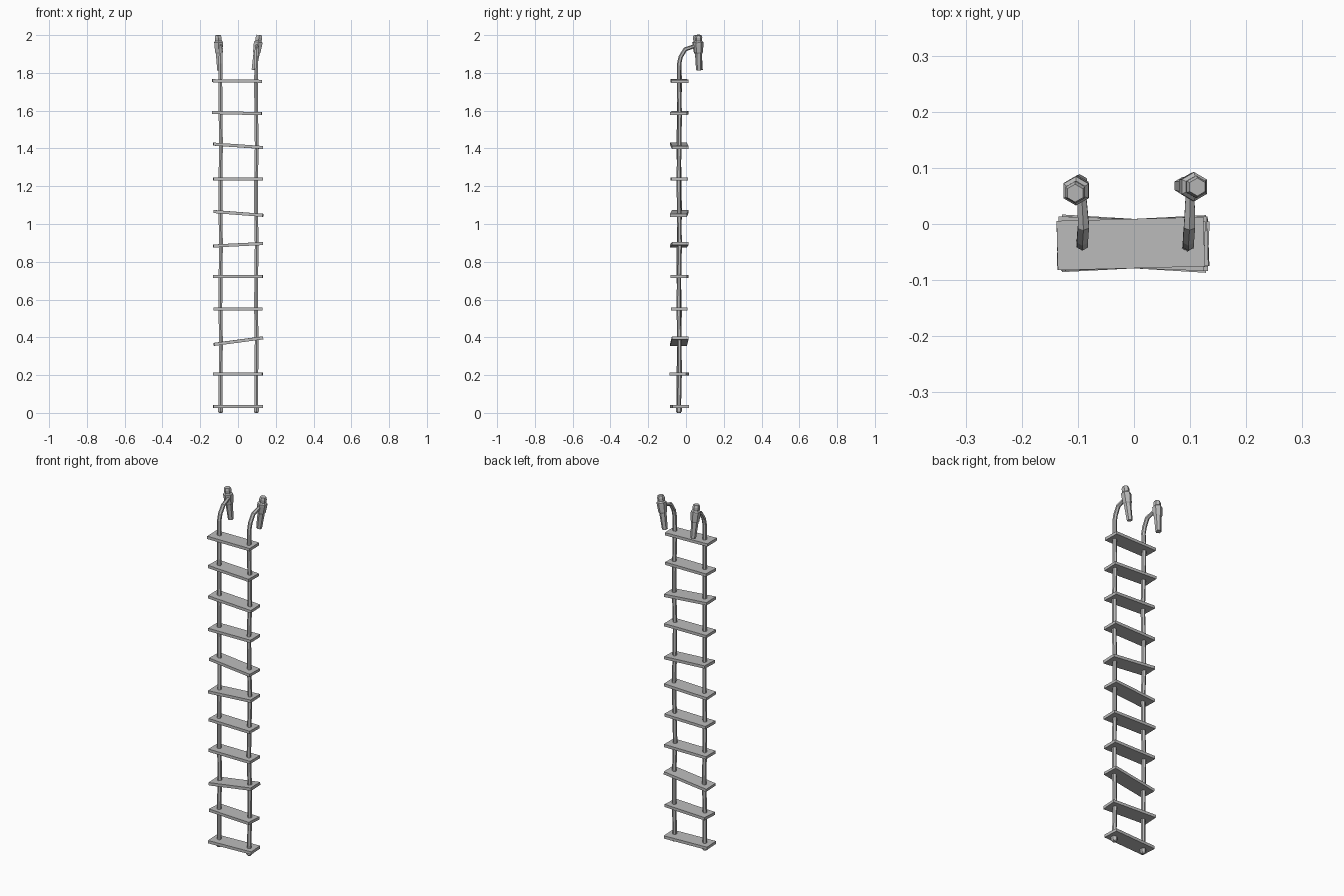
import bpy, bmesh, math
from mathutils import Vector, Matrix

cube = bpy.data.objects.get("Cube")
if cube:
    bpy.data.objects.remove(cube)

grey = bpy.data.materials.new("plain grey")
grey.use_nodes = True
GREY = (0.5, 0.5, 0.5, 1)
grey.diffuse_color = GREY
grey.node_tree.nodes["Principled BSDF"].inputs["Base Color"].default_value = GREY


def make_object(name, bm):
    bmesh.ops.recalc_face_normals(bm, faces=bm.faces)
    mesh = bpy.data.meshes.new(name)
    bm.to_mesh(mesh)
    bm.free()
    mesh.materials.append(grey)
    obj = bpy.data.objects.new(name, mesh)
    bpy.context.collection.objects.link(obj)
    return obj


def tube(name, path, radii, sides=6):
    """Flat-sided skin of rings along a path."""
    bm = bmesh.new()
    pts = [Vector(p) for p in path]
    rings = []
    for i, (p, r) in enumerate(zip(pts, radii)):
        axis = (pts[min(i + 1, len(pts) - 1)] - pts[max(i - 1, 0)]).normalized()
        u = (Vector((1, 0, 0)) - axis * axis.x).normalized()
        v = axis.cross(u)
        angles = [math.tau * k / sides + math.pi / 6 for k in range(sides)]
        rings.append([bm.verts.new(p + r * (u * math.cos(a) + v * math.sin(a)))
                      for a in angles])
    for a, b in zip(rings, rings[1:]):
        for k in range(sides):
            n = (k + 1) % sides
            bm.faces.new((a[k], a[n], b[n], b[k]))
    bm.faces.new(rings[0])
    bm.faces.new(rings[-1])
    return make_object(name, bm)


# Rungs: height, rise from left end to right end, twist in degrees, sideways shift
rungs = [
    (0.034, 0, 3, 0), (0.206, 0, -3.5, 0), (0.38, 0.035, 2, 0.002),
    (0.55, 0, 0, 0), (0.722, 0, -1.5, 0), (0.89, 0.013, 2, 0),
    (1.056, -0.02, -2, 0.002), (1.237, 0, 1, 0), (1.414, -0.018, 2, 0),
    (1.587, -0.006, -2, -0.005), (1.757, -0.003, 1.5, -0.006),
]
for i, (z, rise, twist, shift) in enumerate(rungs):
    bm = bmesh.new()
    bmesh.ops.create_cube(bm, size=1, matrix=Matrix.Diagonal((0.262, 0.088, 0.016, 1)))
    rung = make_object(f"rung_{i + 1}", bm)
    rung.location = (shift, -0.035, z)
    rung.rotation_euler = (0, -math.atan2(rise, 0.262), math.radians(twist))

# Ropes: slightly wavy between the rungs, bending back at the top to the stakes
for side, s, x, tip in (("right", -1, -0.092, (-0.093, 0.05)),
                        ("left", 1, 0.097, (0.1, 0.055))):
    path = [(x, -0.038, 0.02)]
    for i, (z, rise, twist, shift) in enumerate(rungs[1:]):
        path.append((x + 0.002 * math.sin(2 * i), -0.036 + 0.003 * math.sin(1.7 * i + s), z))
    path += [(x, -0.036, 1.85), (x, -0.028, 1.885), (x + 0.002, -0.004, 1.925),
             (tip[0], tip[1], 1.945)]
    tube(f"{side}_rope", path, [0.0115] * (len(path) - 1) + [0.009])
    # Knot under the lowest rung
    tube(f"{side}_rope_knot", [(x, -0.038, z) for z in (0, 0.007, 0.027)],
         [0.010, 0.0155, 0.0155])

# Stakes: capped hexagonal pegs leaning slightly
profile = [(0, 0.015), (0.48, 0.019), (0.52, 0.023), (0.74, 0.026), (0.80, 0.026),
           (0.84, 0.019), (0.93, 0.020), (1, 0.016)]
for side, foot, head in (
        ("right", (-0.097, 0.074, 1.815), (-0.105, 0.055, 2.0)),
        ("left", (0.085, 0.068, 1.815), (0.113, 0.066, 2.0))):
    foot, head = Vector(foot), Vector(head)
    tube(f"{side}_stake", [foot.lerp(head, t) for t, r in profile],
         [r for t, r in profile])
